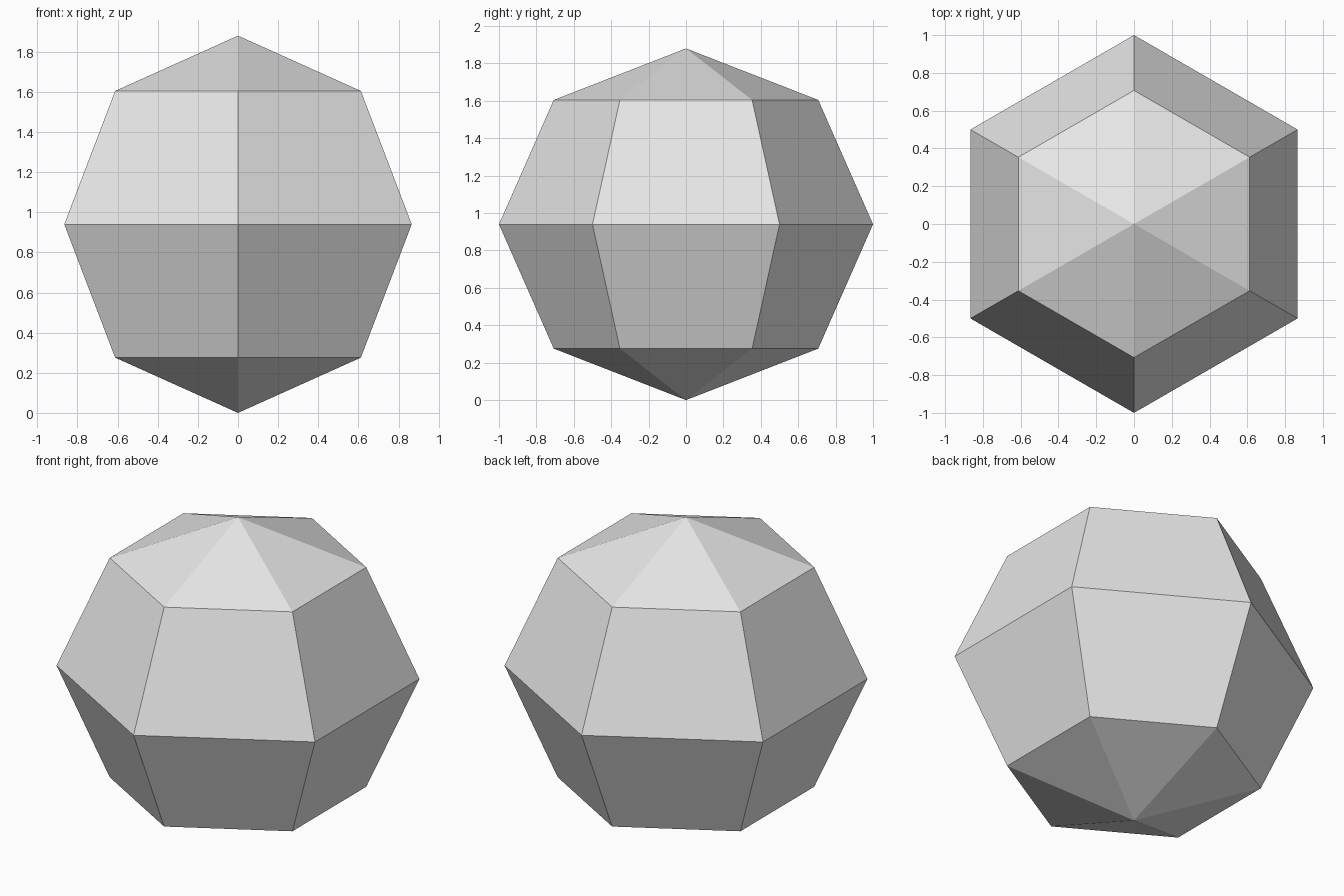
import bpy
import bmesh
from math import pi, sin, cos

cube = bpy.data.objects.get("Cube")
if cube:
    bpy.data.objects.remove(cube, do_unlink=True)

SEGMENTS, RINGS = 6, 4
RADIUS, HALF_HEIGHT = 1.0, 0.94

# Plain grey material
grey = bpy.data.materials.new("light_grey")
grey.use_nodes = True
colour = (0.8, 0.8, 0.8, 1)
grey.diffuse_color = colour
for node in grey.node_tree.nodes:
    if node.type == "BSDF_PRINCIPLED":
        node.inputs["Base Color"].default_value = colour

# Low-poly ball: pole, rings of corners, pole
bm = bmesh.new()
bottom = bm.verts.new((0, 0, 0))
top = bm.verts.new((0, 0, 2 * HALF_HEIGHT))
rings = []
for r in range(1, RINGS):
    polar = pi * r / RINGS
    rad, z = RADIUS * sin(polar), HALF_HEIGHT * (1 - cos(polar))
    rings.append([bm.verts.new((rad * sin(2 * pi * s / SEGMENTS),
                                rad * cos(2 * pi * s / SEGMENTS), z))
                  for s in range(SEGMENTS)])

for s in range(SEGMENTS):
    n = (s + 1) % SEGMENTS
    bm.faces.new((bottom, rings[0][s], rings[0][n]))
    bm.faces.new((top, rings[-1][n], rings[-1][s]))
    for low, high in zip(rings, rings[1:]):
        bm.faces.new((low[s], high[s], high[n], low[n]))
bmesh.ops.recalc_face_normals(bm, faces=bm.faces)

mesh = bpy.data.meshes.new("faceted_ball")
bm.to_mesh(mesh)
bm.free()
mesh.materials.append(grey)
ball = bpy.data.objects.new("faceted_ball", mesh)
bpy.context.collection.objects.link(ball)
